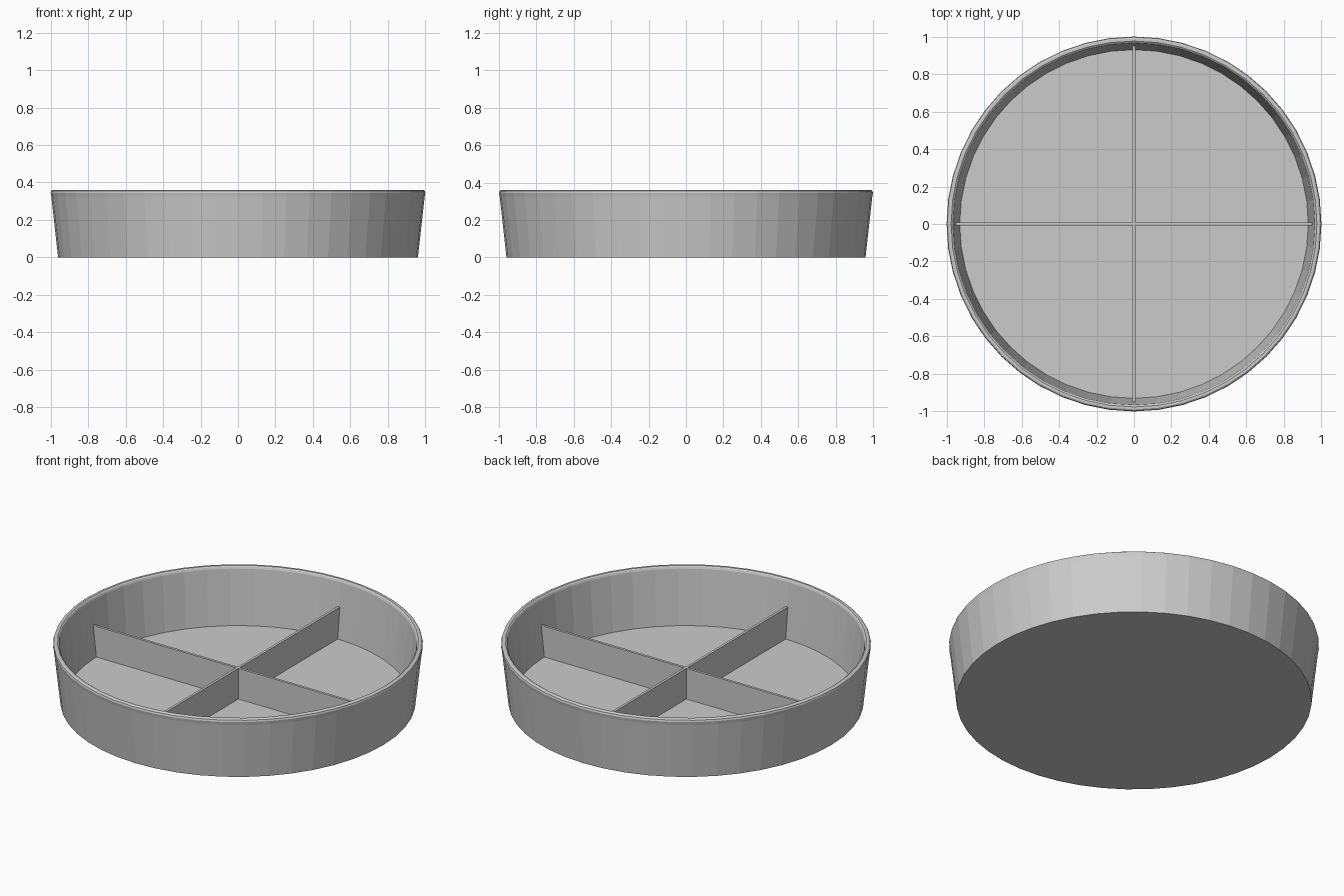
import bpy, bmesh, math

if "Cube" in bpy.data.objects:
    bpy.data.objects.remove(bpy.data.objects["Cube"])

SIDES = 48


def add_object(name, bm):
    bmesh.ops.recalc_face_normals(bm, faces=bm.faces)
    mesh = bpy.data.meshes.new(name)
    bm.to_mesh(mesh)
    bm.free()
    obj = bpy.data.objects.new(name, mesh)
    bpy.context.collection.objects.link(obj)
    return obj


def lathe(name, profile):
    """Spin an (r, z) profile into a closed faceted solid with flat end caps."""
    bm = bmesh.new()
    rings = []
    for r, z in profile:
        rings.append([bm.verts.new((r * math.cos(a), r * math.sin(a), z))
                      for a in (2 * math.pi * i / SIDES for i in range(SIDES))])
    for low, high in zip(rings, rings[1:]):
        for i in range(SIDES):
            j = (i + 1) % SIDES
            bm.faces.new((low[i], low[j], high[j], high[i]))
    bm.faces.new(rings[0][::-1])
    bm.faces.new(rings[-1])
    return add_object(name, bm)


def box(name, size, centre):
    bm = bmesh.new()
    bmesh.ops.create_cube(bm, size=1)
    bmesh.ops.scale(bm, vec=size, verts=bm.verts)
    bmesh.ops.translate(bm, vec=centre, verts=bm.verts)
    return add_object(name, bm)


# Tray: tapered outer wall, rounded rim, inner wall, floor
lathe("tray", [
    (0.96, 0.0), (0.996, 0.325), (1.0, 0.345), (0.997, 0.355), (0.989, 0.36),
    (0.976, 0.36), (0.969, 0.355), (0.965, 0.345), (0.93, 0.022),
])

# Crossed dividers, running into the inner wall
FLOOR, TOP, LENGTH, THICK = 0.015, 0.205, 1.9, 0.015
mid, height = (FLOOR + TOP) / 2, TOP - FLOOR
box("divider_across", (LENGTH, THICK, height), (0, 0, mid))
box("divider_front_to_back", (THICK, LENGTH, height), (0, 0, mid))
